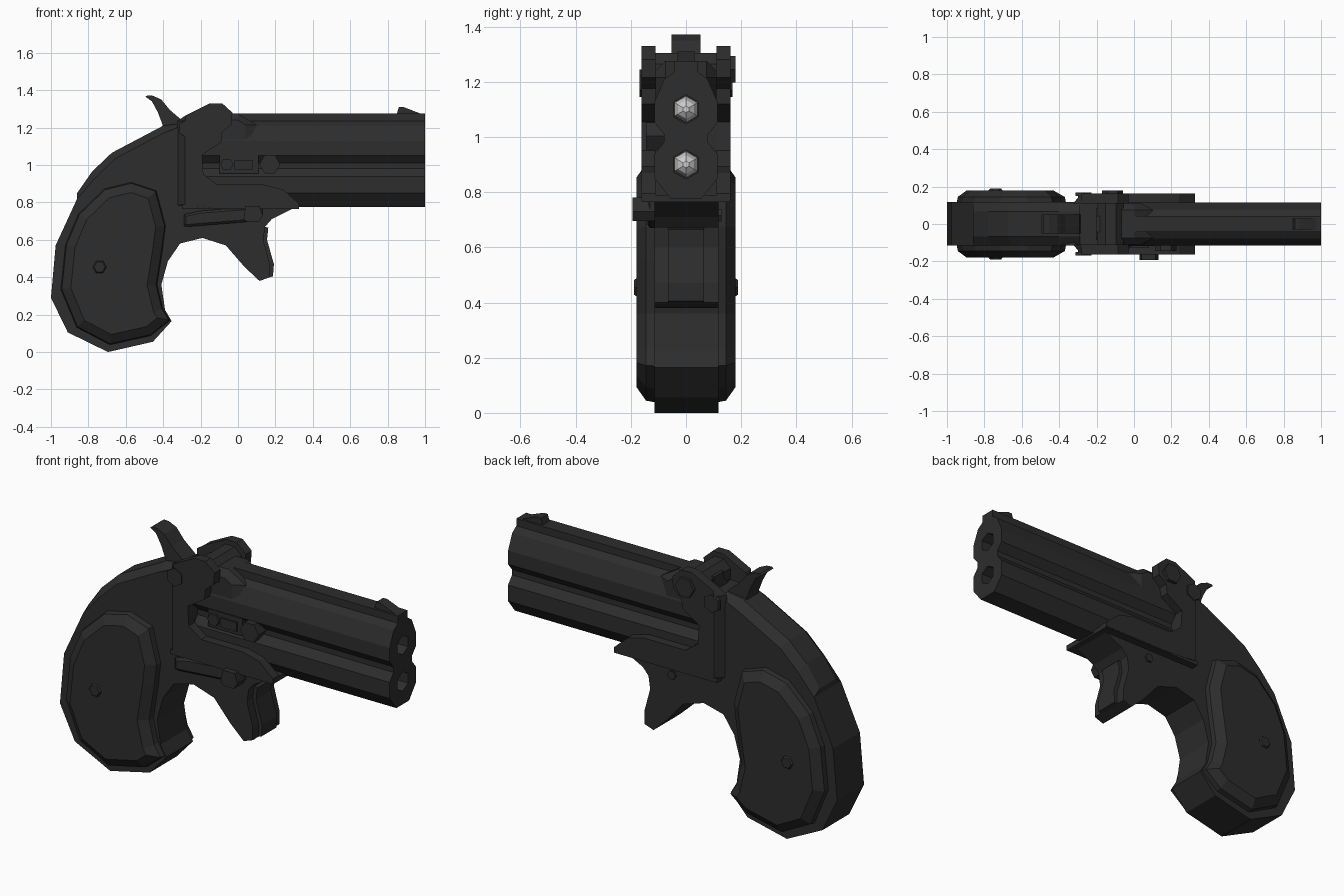
import bpy, bmesh, math
from mathutils import Vector


def material(name, v):
    m = bpy.data.materials.new(name)
    m.diffuse_color = (v, v, v, 1)
    return m


DARK = material("dark gunmetal", 0.026)
LIGHT = material("pale metal", 0.6)


def finish(name, bm, mat=DARK, mirror=False):
    bmesh.ops.recalc_face_normals(bm, faces=bm.faces)
    me = bpy.data.meshes.new(name)
    bm.to_mesh(me)
    bm.free()
    me.materials.append(mat)
    ob = bpy.data.objects.new(name, me)
    bpy.context.collection.objects.link(ob)
    if mirror:
        ob.modifiers.new("mirror", 'MIRROR').use_axis = (False, True, False)
    return ob


def loft(name, layers, mat=DARK, mirror=False, axis='y'):
    """Join equal-length outlines placed at steps along one axis."""
    bm = bmesh.new()
    rings = []
    for d, pts in layers:
        rings.append([bm.verts.new((a, d, b) if axis == 'y' else (d, a, b)) for a, b in pts])
    for r, s in zip(rings, rings[1:]):
        for i in range(len(r)):
            j = (i + 1) % len(r)
            bm.faces.new((r[i], r[j], s[j], s[i]))
    bm.faces.new(rings[0])
    bm.faces.new(rings[-1])
    return finish(name, bm, mat, mirror)


def slab(name, pts, y0, y1, **kw):
    return loft(name, [(y0, pts), (y1, pts)], **kw)


def ngon(a, b, r, n=6, turn=0.0):
    return [(a + r * math.cos(turn + i * math.tau / n), b + r * math.sin(turn + i * math.tau / n))
            for i in range(n)]


def inset(pts, d):
    """Move each corner of an outline inward by d."""
    n = len(pts)
    p = [Vector(q) for q in pts]
    sign = 1 if sum(p[i].cross(p[(i + 1) % n]) for i in range(n)) > 0 else -1
    out = []
    for i in range(n):
        e0 = (p[i] - p[i - 1]).normalized()
        e1 = (p[(i + 1) % n] - p[i]).normalized()
        n0 = Vector((-e0.y, e0.x)) * sign
        n1 = Vector((-e1.y, e1.x)) * sign
        q = p[i] + (n0 + n1) * d / max(0.5, 1 + n0.dot(n1))
        out.append((q.x, q.y))
    return out


# frame core: grip, breech wall, trigger sheath
core = [(-0.86, 0.82), (-0.975, 0.57), (-1, 0.29), (-0.91, 0.105), (-0.695, 0), (-0.455, 0.055),
        (-0.355, 0.165), (-0.39, 0.225), (-0.41, 0.36), (-0.375, 0.485), (-0.31, 0.58),
        (-0.19, 0.61), (-0.065, 0.57), (0.035, 0.455), (0.115, 0.38), (0.17, 0.4),
        (0.17, 0.47), (0.135, 0.6), (0.145, 0.67), (0.18, 0.71), (0.3, 0.77), (0.3, 0.79),
        (-0.19, 0.79), (-0.19, 1.2), (-0.325, 1.2), (-0.40, 1.17), (-0.655, 1.035), (-0.76, 0.935)]
slab("frame_core", core, -0.115, 0.118)

# trigger, standing slightly forward of its sheath
slab("trigger", [(0.1, 0.42), (0.115, 0.385), (0.187, 0.405), (0.192, 0.47), (0.155, 0.6),
                 (0.162, 0.665), (0.1, 0.68)], -0.065, 0.065)

# raised strap along the back, bevelled down to the core sides
high = [(-0.86, 0.80), (-0.86, 0.85), (-0.78, 0.965), (-0.675, 1.065), (-0.40, 1.21),
        (-0.29, 1.225), (-0.29, 1.1), (-0.6, 0.95)]
low = [(-0.86, 0.80), (-0.86, 0.82), (-0.76, 0.935), (-0.655, 1.035), (-0.40, 1.17),
       (-0.29, 1.2), (-0.29, 1.1), (-0.6, 0.95)]
loft("back_strap", [(-0.115, low), (-0.068, high), (0.068, high), (0.118, low)])

# grip panels
grip = [(-0.57, 0.91), (-0.435, 0.865), (-0.385, 0.675), (-0.40, 0.55), (-0.43, 0.36), (-0.40, 0.235),
        (-0.36, 0.17), (-0.465, 0.085), (-0.685, 0.036), (-0.865, 0.13), (-0.95, 0.335),
        (-0.925, 0.575), (-0.855, 0.74), (-0.715, 0.875)]
loft("grip_panels", [(0.1, grip), (0.145, inset(grip, 0.008)), (0.18, inset(grip, 0.055))], mirror=True)
loft("grip_screws", [(0.17, ngon(-0.74, 0.455, 0.045)), (0.189, ngon(-0.74, 0.455, 0.03))], mirror=True)

# frame cheeks with hinge ears and a cutout that shows the barrels
cheek = [(-0.325, 1.235), (-0.325, 0.785), (-0.1, 0.77), (0.325, 0.77), (0.325, 0.795), (0.24, 0.87),
         (0.14, 0.895), (-0.11, 0.895), (-0.185, 0.95), (-0.192, 1.055), (-0.09, 1.12),
         (-0.085, 1.175), (-0.035, 1.215), (-0.03, 1.28), (-0.085, 1.33), (-0.15, 1.33), (-0.28, 1.265)]
loft("frame_cheeks", [(0.11, cheek), (0.162, [(max(x, -0.283), z) for x, z in cheek])], mirror=True)
slab("frame_floor", [(-0.3, 0.765), (0.325, 0.765), (0.325, 0.79), (-0.3, 0.79)], -0.16, 0.16)

# stacked barrels: one cross-section with two six-sided bores
half = [(0.042, 1.275), (0.042, 1.235), (0.078, 1.21), (0.114, 1.127), (0.114, 1.052), (0.08, 1.01),
        (0.08, 0.98), (0.114, 0.938), (0.114, 0.85), (0.055, 0.775)]
section = half + [(-y, z) for y, z in reversed(half)]
barrel = loft("barrels", [(-0.2, section), (1.0, section)], axis='x')
for label, z in (("upper", 1.1), ("lower", 0.9)):
    cut = loft(label + "_bore_cutter", [(0.45, ngon(0, z, 0.053, turn=math.pi / 6)),
                                        (1.1, ngon(0, z, 0.053, turn=math.pi / 6))], axis='x')
    cut.hide_render = True
    cut.hide_viewport = True
    cut.display_type = 'WIRE'
    mod = barrel.modifiers.new(label + " bore", 'BOOLEAN')
    mod.object = cut
    mod.operation = 'DIFFERENCE'
    mod.solver = 'EXACT'
    # rounded bullet nose at the bottom of the bore
    loft(label + "_bullet", [(x, ngon(0, z, r, turn=math.pi / 6)) for x, r in
                             ((0.44, 0.05), (0.47, 0.047), (0.5, 0.034), (0.515, 0.012))],
         mat=LIGHT, axis='x')

# front sight
sight = [(0.845, 1.26), (0.86, 1.31), (0.885, 1.31), (0.975, 1.275), (0.99, 1.22)]
loft("front_sight", [(-0.03, sight), (-0.016, [(x, z) for x, z in sight]), (0.016, sight), (0.03, sight)])

# hinge lug, knuckle and pin heads
lug = [(-0.12, 1.1), (-0.12, 1.275), (0.0, 1.275), (0.1, 1.215), (0.14, 1.1)]
loft("hinge_lug", [(-0.11, [(min(x, 0.04), min(z, 1.24)) for x, z in lug]), (-0.075, lug),
                   (0.075, lug), (0.11, [(min(x, 0.04), min(z, 1.24)) for x, z in lug])])
slab("hinge_knuckle", ngon(-0.125, 1.235, 0.075, 8, math.pi / 8), -0.115, 0.115)
slab("hinge_pin_head", ngon(-0.115, 1.245, 0.056), 0.15, 0.18)
slab("hammer_pin_heads", ngon(-0.27, 1.195, 0.05, turn=math.pi / 6), 0.15, 0.168, mirror=True)
slab("trigger_pin_head", ngon(0.0, 0.715, 0.025), 0.1, 0.128)

# hammer with a curled spur
slab("hammer", [(-0.495, 1.365), (-0.485, 1.372), (-0.455, 1.37), (-0.41, 1.35), (-0.365, 1.295),
                (-0.295, 1.235), (-0.26, 1.1), (-0.4, 1.15), (-0.405, 1.22), (-0.43, 1.285),
                (-0.46, 1.34)], -0.052, 0.052)

# extractor slide on the near side, with two screw heads
slab("extractor_slide", [(-0.1, 0.955), (0.11, 0.955), (0.11, 1.05), (-0.1, 1.05)], -0.118, -0.07)
slab("extractor_rib", [(-0.02, 0.975), (0.08, 0.975), (0.08, 1.025), (-0.02, 1.025)], -0.128, -0.1)
slab("extractor_screw", ngon(-0.06, 1.003, 0.035), -0.132, -0.1)
slab("extractor_knob", ngon(0.17, 1.003, 0.056), -0.145, -0.07)

# release lever below the cheek, ending in a knob
lever = [(-0.29, 0.675), (-0.27, 0.67), (0.1, 0.7), (0.13, 0.73), (0.13, 0.78), (-0.2, 0.755), (-0.29, 0.735)]
loft("release_lever", [(-0.1, lever), (-0.13, lever), (-0.14, inset(lever, 0.012))])
slab("release_knob", [(0.03, 0.71), (0.05, 0.695), (0.11, 0.695), (0.132, 0.73), (0.115, 0.78), (0.04, 0.78)],
     -0.193, -0.1)
